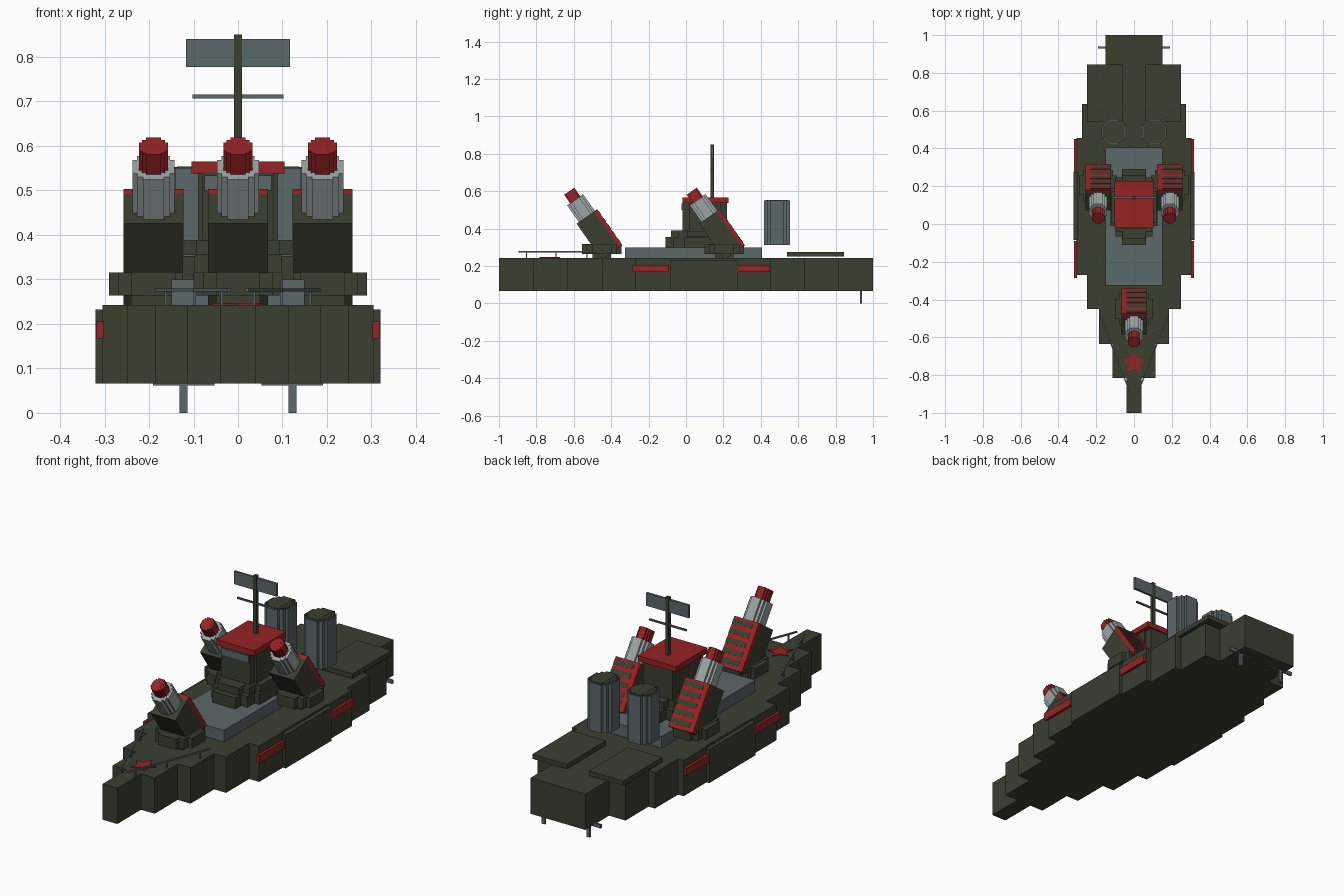
import bpy, bmesh, math
from mathutils import Matrix, Vector

if "Cube" in bpy.data.objects:
    bpy.data.objects.remove(bpy.data.objects["Cube"])


def material(name, rgb):
    m = bpy.data.materials.new(name)
    m.diffuse_color = (*rgb, 1)
    m.use_nodes = True
    m.node_tree.nodes["Principled BSDF"].inputs["Base Color"].default_value = m.diffuse_color
    return m


OLIVE = material("olive", (0.042, 0.050, 0.030))
RED = material("red", (0.31, 0.016, 0.018))
STEEL = material("steel_grey", (0.105, 0.138, 0.142))
LIGHT = material("light_grey", (0.33, 0.38, 0.375))


def boxes(name, items, mat, frame=Matrix()):
    """One object from boxes given as (x0, x1, y0, y1, z0, z1)."""
    bm = bmesh.new()
    for x0, x1, y0, y1, z0, z1 in items:
        m = Matrix.Translation(((x0 + x1) / 2, (y0 + y1) / 2, (z0 + z1) / 2))
        m = frame @ m @ Matrix.Diagonal((x1 - x0, y1 - y0, z1 - z0, 1))
        bmesh.ops.create_cube(bm, size=1, matrix=m)
    return finish(name, bm, mat)


def finish(name, bm, mat):
    me = bpy.data.meshes.new(name)
    bm.to_mesh(me)
    bm.free()
    me.materials.append(mat)
    ob = bpy.data.objects.new(name, me)
    bpy.context.collection.objects.link(ob)
    return ob


def block(cx, cy, hx, hy, z0, z1):
    return (cx - hx, cx + hx, cy - hy, cy + hy, z0, z1)


def stepped_round(cx, cy, rx, ry, z0, z1):
    """Crossed boxes that form a blocky round section."""
    return [block(cx, cy, rx * a, ry * b, z0, z1 - 0.001 * i)
            for i, (a, b) in enumerate(((0.5, 1), (0.78, 0.78), (1, 0.5)))]


def bar(name, a, b, r, mat):
    """Thin square bar between two points."""
    a, b = Vector(a), Vector(b)
    d = b - a
    m = Matrix.Translation(a) @ d.to_track_quat('Z', 'Y').to_matrix().to_4x4()
    return boxes(name, [(-r, r, -r, r, 0, d.length)], mat, m)


# Stepped hull
ys = [-1, -0.815, -0.635, -0.45, -0.27, -0.085, 0.09, 0.275, 0.455, 0.635, 0.815, 1]
ws = [0.04, 0.115, 0.185, 0.25, 0.305, 0.32, 0.32, 0.305, 0.275, 0.24, 0.15]
boxes("hull", [(-w, w, ys[i], ys[i + 1], 0.066, 0.232 if w > 0.31 else 0.243)
               for i, w in enumerate(ws)], OLIVE)
boxes("deck_centre", [(-0.3, 0.3, -0.085, 0.275, 0.225, 0.243)], OLIVE)
boxes("deck_platform", [(-0.15, 0.15, -0.325, 0.405, 0.235, 0.30)], STEEL)

# Superstructure: stepped tiers, tower, window band and roof
tiers = stepped_round(0, 0.09, 0.125, 0.20, 0.30, 0.355)
tiers += stepped_round(0, 0.09, 0.12, 0.17, 0.355, 0.39)
boxes("tower_base", tiers, OLIVE)
boxes("tower", [block(0, 0.1, 0.09, 0.085, 0.38, 0.54),
                block(0, 0.1, 0.08, 0.12, 0.38, 0.54)], OLIVE)
boxes("tower_window", [(-0.075, 0.075, -0.024, -0.018, 0.50, 0.533)], STEEL)
boxes("tower_roof", [(-0.104, 0.104, -0.02, 0.228, 0.538, 0.565)], RED)

# Mast with crossbar and radar panel
boxes("mast", [block(0, 0.14, 0.009, 0.009, 0.56, 0.85)], OLIVE)
boxes("mast_crossbar", [block(0, 0.14, 0.102, 0.004, 0.707, 0.715)], STEEL)
boxes("radar_panel", [block(0, 0.14, 0.117, 0.006, 0.777, 0.84)], STEEL)


def gun(label, x, y):
    """Round turret base with a raked launcher, barrel and red muzzle."""
    base = stepped_round(x, y - 0.03, 0.10, 0.105, 0.264, 0.317)
    base += [block(x, y - 0.03, 0.05, 0.05, 0.235, 0.27)]
    boxes(label + "_turret_base", base, OLIVE)
    f = Matrix.Translation((x, y + 0.025, 0.272)) @ Matrix.Rotation(math.radians(35), 4, 'X')
    boxes(label + "_gun_body", [(-0.067, 0.067, -0.067, 0.047, 0, 0.235)], OLIVE, f)
    boxes(label + "_gun_back_plate", [(-0.067, 0.067, 0.047, 0.067, 0, 0.235)], RED, f)
    boxes(label + "_gun_stripes",
          [(-0.04, 0.067, 0.066, 0.069, z, z + 0.024)
           for z in (0.02, 0.065, 0.11, 0.155, 0.2)], OLIVE, f)
    boxes(label + "_barrel", stepped_round(0, 0, 0.047, 0.052, 0.22, 0.345), LIGHT, f)
    boxes(label + "_muzzle", stepped_round(0, 0, 0.033, 0.033, 0.34, 0.40), RED, f)


gun("front", 0, -0.42)
gun("left", -0.19, 0.235)
gun("right", 0.19, 0.235)

# Paired parts
for s, side in ((-1, "left"), (1, "right")):
    # Funnels with dark tops
    boxes(side + "_funnel", stepped_round(s * 0.108, 0.487, 0.065, 0.069, 0.313, 0.55), STEEL)
    boxes(side + "_funnel_top", stepped_round(s * 0.108, 0.487, 0.058, 0.062, 0.54, 0.554), OLIVE)
    # Rear deck hatches
    boxes(side + "_hatch", [block(s * 0.154, 0.692, 0.094, 0.153, 0.252, 0.275)], OLIVE)
    # Red side panels
    boxes(side + "_side_panels",
          [block(s * 0.31, y, 0.008, 0.098 - 0.008 * i, 0.167, 0.205)
           for i, y in enumerate((-0.188, 0.36))], RED)
    # Cross-shaped propellers
    boxes(side + "_propeller", [block(s * 0.122, 0.935, 0.009, 0.005, 0, 0.13),
                                block(s * 0.122, 0.935, 0.069, 0.005, 0.061, 0.079)], STEEL)
    # Bow rail and posts
    a, b = Vector((s * 0.182, -0.48, 0.276)), Vector((s * 0.02, -0.895, 0.276))
    bar(side + "_bow_rail", a, b, 0.0035, STEEL)
    for t in (0.12, 0.52, 0.9):
        p = a.lerp(b, t)
        bar(side + "_rail_post", (p.x, p.y, 0.24), p, 0.003, STEEL)

# Red five-pointed star on the foredeck
bm = bmesh.new()
pts = []
for i in range(10):
    r, t = (0.06 if i % 2 == 0 else 0.03), math.pi / 2 + i * math.pi / 5
    pts.append(bm.verts.new((r * math.cos(t), -0.735 + r * math.sin(t), 0.243)))
face = bm.faces.new(pts)
top = bmesh.ops.extrude_face_region(bm, geom=[face])["geom"]
bmesh.ops.translate(bm, vec=(0, 0, 0.004),
                    verts=[v for v in top if isinstance(v, bmesh.types.BMVert)])
bmesh.ops.recalc_face_normals(bm, faces=bm.faces)
finish("deck_star", bm, RED)
